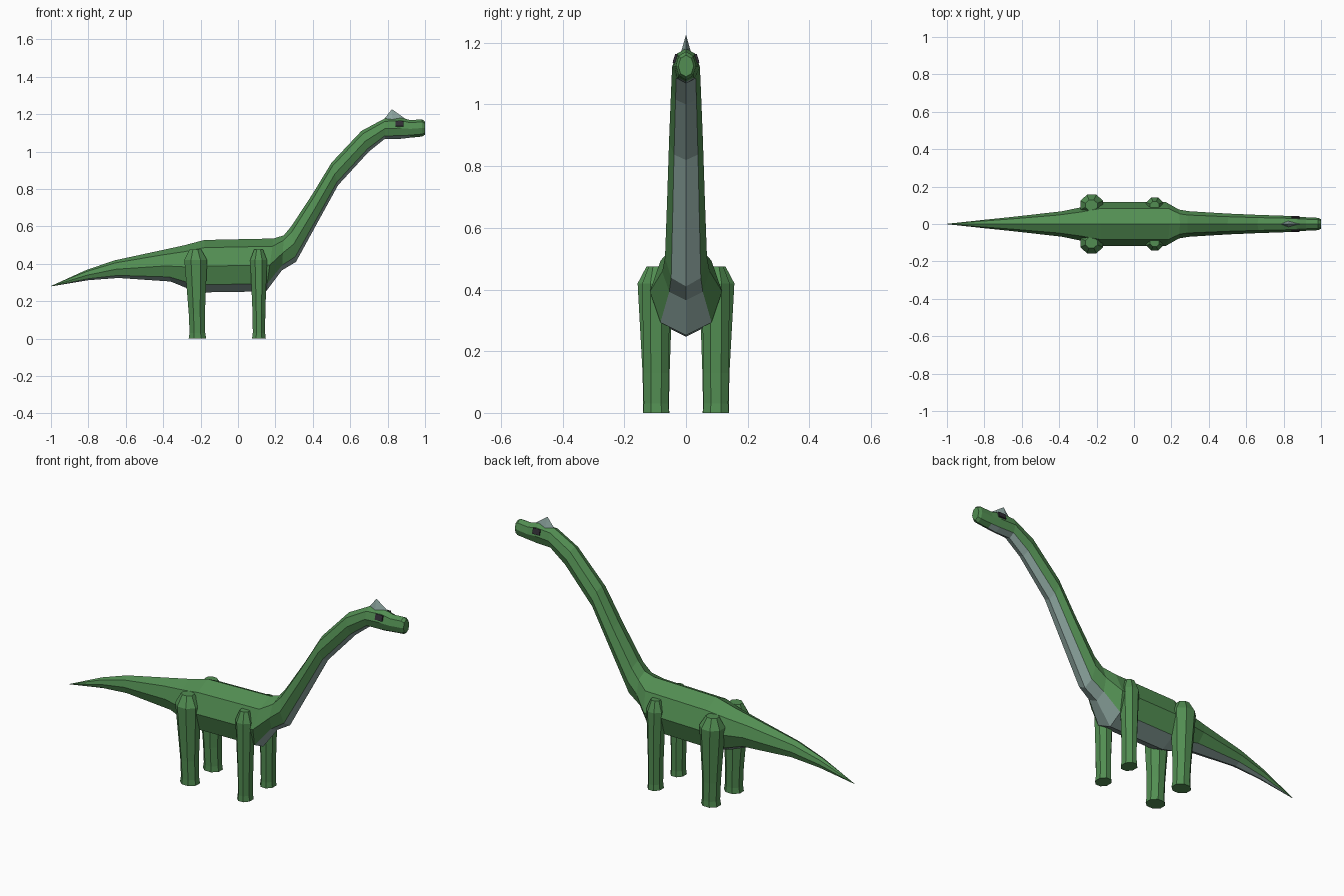
import bpy, bmesh, math
from mathutils import Vector, Matrix

if "Cube" in bpy.data.objects:
    bpy.data.objects.remove(bpy.data.objects["Cube"])


def material(name, r, g, b):
    m = bpy.data.materials.new(name)
    m.diffuse_color = (r, g, b, 1)
    m.use_nodes = True
    m.node_tree.nodes["Principled BSDF"].inputs["Base Color"].default_value = m.diffuse_color
    return m


GREEN = material("leaf green", 0.085, 0.27, 0.085)
BELLY = material("pale grey green", 0.27, 0.385, 0.355)
DARK = material("dark eye", 0.03, 0.025, 0.035)


def finish(name, bm, *mats):
    bmesh.ops.recalc_face_normals(bm, faces=bm.faces)
    me = bpy.data.meshes.new(name)
    bm.to_mesh(me)
    bm.free()
    for m in mats:
        me.materials.append(m)
    ob = bpy.data.objects.new(name, me)
    bpy.context.collection.objects.link(ob)
    return ob


def loft(bm, rings, belly=()):
    """Skin closed rings of equal size and cap both ends."""
    loops = [[bm.verts.new(p) for p in r] for r in rings]
    n = len(loops[0])
    for a, b in zip(loops, loops[1:]):
        for i in range(n):
            j = (i + 1) % n
            f = bm.faces.new((a[i], a[j], b[j], b[i]))
            f.material_index = 1 if i in belly else 0
    bm.faces.new(loops[0])
    bm.faces.new(loops[-1])


# Tail, trunk, neck and head: top x, top z, bottom x, bottom z, half width
sections = [
    (-1.0, 0.281, -1.0, 0.279, 0.001),
    (-0.81, 0.367, -0.80, 0.312, 0.022),
    (-0.66, 0.418, -0.64, 0.324, 0.038),
    (-0.41, 0.472, -0.36, 0.305, 0.068),
    (-0.29, 0.498, -0.27, 0.268, 0.09),
    (-0.18, 0.527, -0.18, 0.247, 0.117),
    (0.19, 0.535, 0.15, 0.252, 0.117),
    (0.245, 0.552, 0.235, 0.365, 0.077),
    (0.285, 0.60, 0.31, 0.41, 0.068),
    (0.40, 0.775, 0.425, 0.62, 0.061),
    (0.50, 0.94, 0.535, 0.82, 0.055),
    (0.66, 1.11, 0.70, 1.00, 0.048),
    (0.785, 1.177, 0.785, 1.068, 0.045),
    (0.87, 1.182, 0.87, 1.068, 0.04),
    (0.92, 1.168, 0.92, 1.074, 0.036),
    (0.985, 1.172, 0.985, 1.08, 0.033),
    (1.0, 1.160, 1.0, 1.090, 0.025),
]
rings = []
for tx, tz, bx, bz, w in sections:
    top, bot = Vector((tx, 0, tz)), Vector((bx, 0, bz))
    mid, up = (top + bot) / 2, (top - bot) / 2
    rings.append([mid + up * math.cos(a) + Vector((0, w * math.sin(a), 0))
                  for a in (k * math.pi / 4 for k in range(8))])
bm = bmesh.new()
loft(bm, rings, belly=(3, 4))
# The snout stays green underneath
for f in bm.faces:
    if f.calc_center_median().x > 0.93:
        f.material_index = 0
finish("body", bm, GREEN, BELLY)


# Legs: z, centre x, radius x, centre y, radius y
hind = [(0, -0.217, 0.047, 0.097, 0.043), (0.03, -0.217, 0.042, 0.097, 0.042),
        (0.13, -0.220, 0.043, 0.097, 0.044), (0.42, -0.226, 0.061, 0.100, 0.057),
        (0.475, -0.228, 0.032, 0.100, 0.028)]
fore = [(0, 0.112, 0.037, 0.097, 0.042), (0.03, 0.112, 0.033, 0.097, 0.040),
        (0.13, 0.112, 0.034, 0.097, 0.041), (0.42, 0.110, 0.045, 0.097, 0.045),
        (0.475, 0.110, 0.024, 0.097, 0.024)]
for label, profile in (("hind_leg", hind), ("front_leg", fore)):
    for side, s in (("right", -1), ("left", 1)):
        bm = bmesh.new()
        loft(bm, [[(cx + rx * 1.08 * math.cos(a), s * (cy + ry * 1.08 * math.sin(a)), z)
                   for a in ((k + 0.5) * math.pi / 4 for k in range(8))]
                  for z, cx, rx, cy, ry in profile])
        finish(label + "_" + side, bm, GREEN)

# Pointed crest on the head
bm = bmesh.new()
base = [bm.verts.new(p) for p in
        ((0.78, 0, 1.172), (0.825, -0.016, 1.170), (0.895, 0, 1.175), (0.825, 0.016, 1.170))]
apex = bm.verts.new((0.823, 0, 1.226))
bm.faces.new(base)
for i in range(4):
    bm.faces.new((base[i], base[(i + 1) % 4], apex))
finish("crest", bm, BELLY)

# Eyes: thin plates lying on the upper cheek faces
for side, s in (("right", -1), ("left", 1)):
    bm = bmesh.new()
    bmesh.ops.create_cube(bm, size=1)
    place = (Matrix.Translation((0.863, s * 0.0355, 1.149))
             @ Matrix.Rotation(s * math.radians(17), 4, 'X')
             @ Matrix.Diagonal((0.042, 0.008, 0.030, 1)))
    bmesh.ops.transform(bm, matrix=place, verts=bm.verts)
    finish("eye_" + side, bm, DARK)
